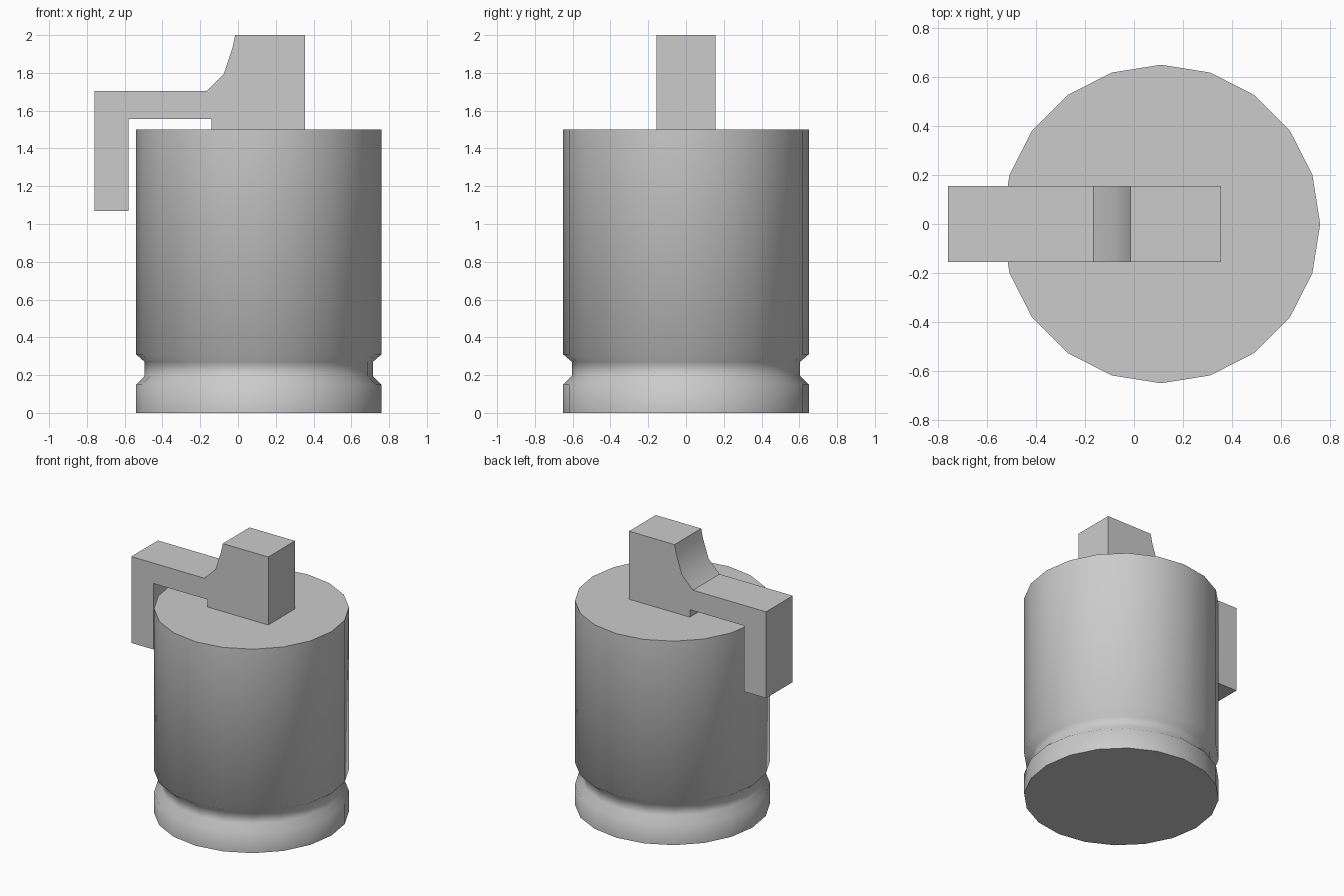
import bpy
import bmesh
import math
from mathutils import Matrix, Vector

cube = bpy.data.objects.get("Cube")
if cube:
    bpy.data.objects.remove(cube, do_unlink=True)

# One plain grey for everything
grey = bpy.data.materials.new("plain grey")
grey.use_nodes = True
colour = (0.6, 0.6, 0.6, 1)
grey.diffuse_color = colour
grey.node_tree.nodes["Principled BSDF"].inputs["Base Color"].default_value = colour


def finish(name, bm, angle):
    bmesh.ops.recalc_face_normals(bm, faces=bm.faces[:])
    mesh = bpy.data.meshes.new(name)
    bm.to_mesh(mesh)
    bm.free()
    mesh.materials.append(grey)
    obj = bpy.data.objects.new(name, mesh)
    bpy.context.collection.objects.link(obj)
    bpy.ops.object.select_all(action='DESELECT')
    obj.select_set(True)
    bpy.context.view_layer.objects.active = obj
    bpy.ops.object.shade_smooth_by_angle(angle=math.radians(angle))
    return obj


def lathe(name, profile, sides, centre_x, angle):
    """Stack rings of (radius, height) and cap both ends."""
    bm = bmesh.new()
    rings = []
    for radius, z in profile:
        ring = bmesh.ops.create_circle(
            bm, segments=sides, radius=radius,
            matrix=Matrix.Translation((centre_x, 0, z)))["verts"]
        rings.append(ring)
    for low, high in zip(rings, rings[1:]):
        for i in range(sides):
            j = (i + 1) % sides
            bm.faces.new((low[i], low[j], high[j], high[i]))
    bm.faces.new(rings[0])
    bm.faces.new(rings[-1])
    return finish(name, bm, angle)


def extrude_outline(name, outline, half_width, angle):
    """Extrude an x-z outline along y."""
    bm = bmesh.new()
    side = bm.faces.new([bm.verts.new((x, -half_width, z)) for x, z in outline])
    grown = bmesh.ops.extrude_face_region(bm, geom=[side], use_keep_orig=True)
    verts = [v for v in grown["geom"] if isinstance(v, bmesh.types.BMVert)]
    bmesh.ops.translate(bm, vec=Vector((0, 2 * half_width, 0)), verts=verts)
    return finish(name, bm, angle)


# Cylindrical body with a groove near the foot
lathe("canister_body",
      [(0.65, 0), (0.65, 0.15), (0.604, 0.195), (0.604, 0.27),
       (0.65, 0.31), (0.65, 1.5)],
      20, 0.11, 60)

# Valve block with a hooked lever reaching down the side
extrude_outline("valve_and_lever",
                [(-0.76, 1.07), (-0.58, 1.07), (-0.58, 1.555), (-0.14, 1.555),
                 (-0.14, 1.5), (0.355, 1.5), (0.355, 2), (-0.015, 2),
                 (-0.03, 1.93), (-0.075, 1.795), (-0.165, 1.705), (-0.76, 1.705)],
                0.155, 40)
